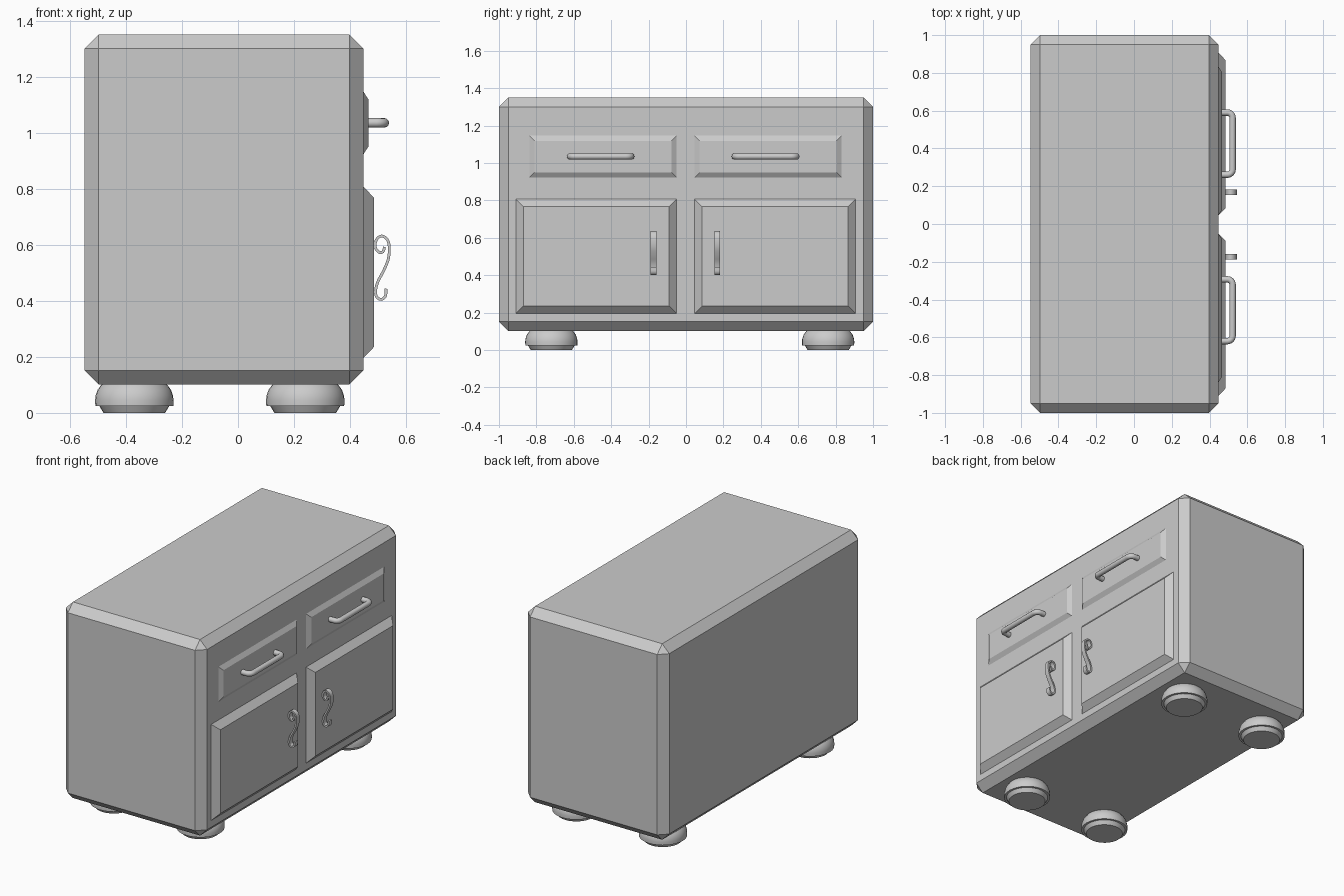
import bpy, bmesh, math
from mathutils import Vector

if "Cube" in bpy.data.objects:
    bpy.data.objects.remove(bpy.data.objects["Cube"])

FRONT = 0.447  # x of the cabinet face carrying doors and drawers


def finish(name, bm, smooth=None):
    bmesh.ops.recalc_face_normals(bm, faces=bm.faces)
    me = bpy.data.meshes.new(name)
    bm.to_mesh(me)
    bm.free()
    ob = bpy.data.objects.new(name, me)
    bpy.context.collection.objects.link(ob)
    if smooth:
        bpy.ops.object.select_all(action='DESELECT')
        ob.select_set(True)
        bpy.context.view_layer.objects.active = ob
        bpy.ops.object.shade_smooth_by_angle(angle=math.radians(smooth))
    return ob


def loft(bm, rings):
    """Skin a list of closed rings and cap both ends."""
    vs = [[bm.verts.new(p) for p in r] for r in rings]
    n = len(vs[0])
    for a, b in zip(vs, vs[1:]):
        for i in range(n):
            bm.faces.new((a[i], a[(i + 1) % n], b[(i + 1) % n], b[i]))
    bm.faces.new(vs[0][::-1])
    bm.faces.new(vs[-1])


def panel(name, y0, y1, z0, z1, depth, inset):
    """Raised panel with sloping borders."""
    def ring(x, d):
        return [(x, y0 + d, z0 + d), (x, y1 - d, z0 + d), (x, y1 - d, z1 - d), (x, y0 + d, z1 - d)]
    bm = bmesh.new()
    loft(bm, [ring(FRONT - 0.01, 0), ring(FRONT, 0), ring(FRONT + depth, inset)])
    return finish(name, bm)


def sweep(name, path, up, section, smooth):
    """Sweep a cross-section along a planar path whose plane normal is up."""
    path = [Vector(p) for p in path]
    up = Vector(up)
    rings = []
    for i, p in enumerate(path):
        t = (path[min(i + 1, len(path) - 1)] - path[max(i - 1, 0)]).normalized()
        side = t.cross(up)
        rings.append([p + side * a + up * b for a, b in section])
    bm = bmesh.new()
    loft(bm, rings)
    return finish(name, bm, smooth)


def spline(pts, steps=5):
    """Catmull-Rom curve through 2D points."""
    v = [Vector(p) for p in pts]
    v = [2 * v[0] - v[1]] + v + [2 * v[-1] - v[-2]]
    out = []
    for a, b, c, d in zip(v, v[1:], v[2:], v[3:]):
        for k in range(steps):
            t = k / steps
            out.append(0.5 * (2 * b + (c - a) * t + (2 * a - 5 * b + 4 * c - d) * t * t
                              + (3 * b - a - 3 * c + d) * t ** 3))
    return out + [v[-2]]


# Chamfered cabinet body
bm = bmesh.new()
bmesh.ops.create_cube(bm, size=1)
for v in bm.verts:
    v.co = (v.co.x * 0.995 - 0.05, v.co.y * 2, v.co.z * 1.248 + 0.726)
body = finish("cabinet_body", bm)
bev = body.modifiers.new("chamfer", 'BEVEL')
bev.width = 0.05
bev.segments = 1

# Bun feet
profile = [(0.11, 0), (0.125, 0.025), (0.139, 0.025), (0.14, 0.045), (0.138, 0.062),
           (0.131, 0.082), (0.118, 0.1), (0.1, 0.115)]
for x in (-0.37, 0.24):
    for y in (-0.72, 0.76):
        bm = bmesh.new()
        loft(bm, [[(x + r * math.cos(math.tau * i / 32), y + r * math.sin(math.tau * i / 32), z)
                   for i in range(32)] for r, z in profile])
        finish("foot", bm, 35)

# Drawer handle cross-section and scroll path of the door handles (x, z)
tube = [(0.017 * math.cos(math.tau * i / 12), 0.017 * math.sin(math.tau * i / 12)) for i in range(12)]
strip = [(-0.005, -0.015), (0.005, -0.015), (0.005, 0.015), (-0.005, 0.015)]
scroll = spline([(0.523, 0.592), (0.517, 0.575), (0.504, 0.573), (0.491, 0.588), (0.491, 0.61),
                 (0.502, 0.627), (0.518, 0.63), (0.534, 0.616), (0.54, 0.588), (0.536, 0.548),
                 (0.52, 0.508), (0.5, 0.47), (0.491, 0.437), (0.495, 0.414), (0.511, 0.405),
                 (0.526, 0.417), (0.528, 0.443)])

for side, d0, d1, p0, p1, h0, h1, hy in (
        ("left", -0.838, -0.05, -0.91, -0.05, -0.637, -0.276, -0.174),
        ("right", 0.045, 0.833, 0.045, 0.907, 0.244, 0.607, 0.168)):
    panel(side + "_drawer_front", d0, d1, 0.922, 1.147, 0.018, 0.028)
    panel(side + "_door", p0, p1, 0.195, 0.808, 0.038, 0.04)

    # Bent bar handle with rounded corners
    xo, r = 0.522, 0.028
    a, b = h0 + 0.017, h1 - 0.017
    path = [(0.455, a, 1.035)]
    for cy, s in ((a + r, -1), (b - r, 1)):
        arc = [(xo - r + r * math.cos(k * math.pi / 12), cy + s * r * math.sin(k * math.pi / 12), 1.035)
               for k in range(7)]
        path += arc[::-1] if s < 0 else arc
    path.append((0.455, b, 1.035))
    sweep(side + "_drawer_handle", path, (0, 0, 1), tube, 40)

    # Scroll-shaped door handle
    sweep(side + "_door_handle", [(p.x, hy, p.y) for p in scroll], (0, 1, 0), strip, 40)
